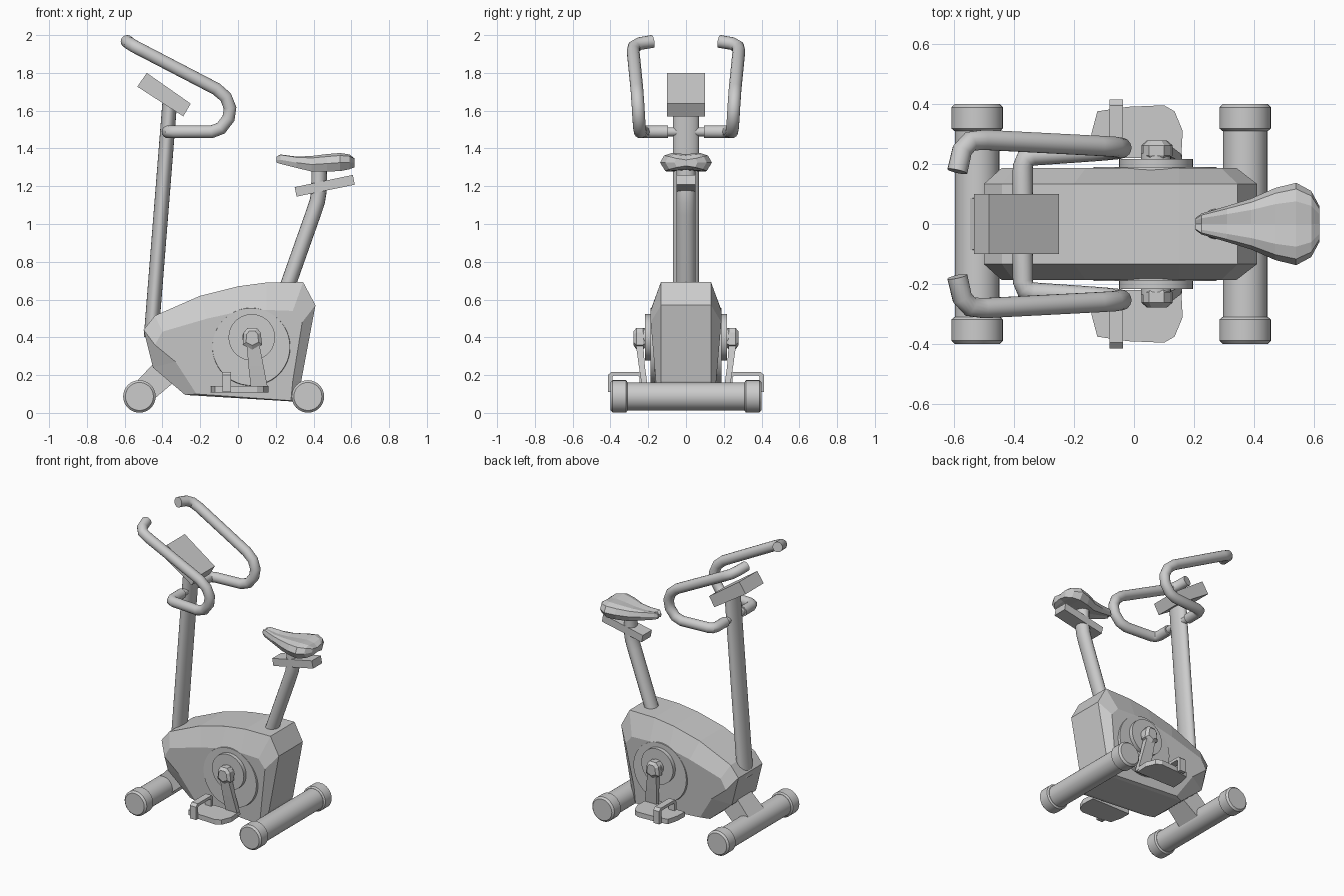
import bpy, bmesh, math
from mathutils import Vector


def finish(name, bm, smooth=False):
    bmesh.ops.recalc_face_normals(bm, faces=bm.faces[:])
    me = bpy.data.meshes.new(name)
    bm.to_mesh(me)
    bm.free()
    ob = bpy.data.objects.new(name, me)
    bpy.context.collection.objects.link(ob)
    if smooth:
        bpy.ops.object.select_all(action='DESELECT')
        bpy.context.view_layer.objects.active = ob
        ob.select_set(True)
        bpy.ops.object.shade_smooth_by_angle(angle=math.radians(35))
    return ob


def loft(name, rings, smooth=False):
    """Skin a list of closed rings and cap both ends."""
    bm = bmesh.new()
    vs = [[bm.verts.new(p) for p in r] for r in rings]
    n = len(vs[0])
    for a, b in zip(vs, vs[1:]):
        for i in range(n):
            bm.faces.new((a[i], a[(i + 1) % n], b[(i + 1) % n], b[i]))
    bm.faces.new(vs[0][::-1])
    bm.faces.new(vs[-1])
    return finish(name, bm, smooth)


def slab(name, xz, y0, y1):
    """Extrude a side profile along y."""
    return loft(name, [[(x, y, z) for x, z in xz] for y in (y0, y1)])


def lathe_y(name, x, z, stations, n=32, smooth=True):
    """Round part along y from (y, radius) stations."""
    return loft(name, [[(x + r * math.cos(math.tau * i / n), y, z + r * math.sin(math.tau * i / n))
                        for i in range(n)] for y, r in stations], smooth)


def tube(name, pts, r, wide=None, n=16):
    """Sweep an (optionally oval) section along a path."""
    pts = [Vector(p) for p in pts]
    rings, side = [], None
    for i, p in enumerate(pts):
        t0 = (p - pts[max(i - 1, 0)]).normalized()
        t1 = (pts[min(i + 1, len(pts) - 1)] - p).normalized()
        t = (t0 + t1).normalized()
        if side is None:
            side = Vector((0, 1, 0)) if abs(t.y) < 0.9 else Vector((0, 0, 1))
        side = (side - t * side.dot(t)).normalized()
        up = t.cross(side)
        rings.append([p + side * (wide or r) * math.cos(math.tau * k / n)
                      + up * r * math.sin(math.tau * k / n) for k in range(n)])
    return loft(name, rings, True)


# Floor legs with end caps
for part, x in (("front_leg", -0.522), ("rear_leg", 0.37)):
    lathe_y(part, x, 0.087, [(-0.33, 0.074), (0.33, 0.074)])
    for s in (1, -1):
        lathe_y(part + "_cap", x, 0.087, [(s * 0.31, 0.076), (s * 0.318, 0.086),
                                          (s * 0.388, 0.086), (s * 0.4, 0.074)])

# Faceted housing: outer silhouette with inset side walls
outer = [(-0.5, 0.44), (-0.44, 0.515), (-0.2, 0.62), (0, 0.67), (0.15, 0.69), (0.345, 0.692),
         (0.41, 0.57), (0.335, 0.17), (0.295, 0.06), (-0.28, 0.095), (-0.45, 0.24)]
inner = [(-0.44, 0.36), (-0.40, 0.43), (-0.16, 0.5), (0, 0.535), (0.15, 0.545), (0.29, 0.54),
         (0.34, 0.48), (0.29, 0.17), (0.28, 0.065), (-0.22, 0.1), (-0.33, 0.27)]


def wall(s):
    return [(x, s * (0.187 if z > 0.25 else 0.16), z) for x, z in inner]


def shell(s):
    return [(x, s * 0.133, z) for x, z in outer]


loft("housing", [wall(-1), shell(-1), shell(1), wall(1)])

# Bracket joining housing and front leg
loft("front_bracket", [[(-0.58, y * 1.2, 0.12), (-0.46, y * 1.2, 0.06), (-0.33, y, 0.17), (-0.43, y, 0.28)]
                       for y in (-0.075, 0.075)])

# Front post and console
tube("front_post", [(-0.46, 0, 0.4), (-0.36, 0, 1.66)], 0.039, 0.07, 24)
slab("console", [(-0.483, 1.8), (-0.25, 1.637), (-0.29, 1.57), (-0.533, 1.727)], -0.1, 0.1)

# Seat post, slider and saddle
tube("seat_post", [(0.23, 0, 0.58), (0.4, 0, 1.06), (0.42, 0, 1.12), (0.428, 0, 1.17), (0.43, 0, 1.31)],
     0.041, 0.05)
slab("seat_slider", [(0.3, 1.195), (0.608, 1.26), (0.618, 1.208), (0.31, 1.145)], -0.05, 0.05)
saddle = []
for x, w, top, mid, bot in ((0.205, 0.02, 1.352, 1.338, 1.325), (0.225, 0.035, 1.368, 1.34, 1.318),
                            (0.31, 0.06, 1.357, 1.325, 1.297), (0.39, 0.085, 1.36, 1.315, 1.278),
                            (0.47, 0.12, 1.37, 1.32, 1.278), (0.54, 0.137, 1.376, 1.325, 1.28),
                            (0.59, 0.11, 1.368, 1.325, 1.29), (0.617, 0.06, 1.345, 1.325, 1.3)):
    saddle.append([(x, a * w, z) for a, z in (
        (-1, mid), (-0.85, (top + mid) / 2 + 0.012), (-0.55, top), (0, top - 0.006), (0.55, top),
        (0.85, (top + mid) / 2 + 0.012), (1, mid), (0.8, bot), (0, bot + 0.008), (-0.8, bot))])
loft("seat", saddle)

for s in (1, -1):
    # Handlebar with its thin mounting stub
    tube("handlebar_stub", [(-0.37, s * 0.03, 1.488), (-0.37, s * 0.12, 1.488)], 0.024)
    tube("handlebar", [(x, s * y, z) for x, y, z in (
        (-0.37, 0.095, 1.488), (-0.37, 0.19, 1.488), (-0.36, 0.217, 1.488), (-0.335, 0.228, 1.488),
        (-0.14, 0.242, 1.488), (-0.09, 0.246, 1.507), (-0.05, 0.25, 1.56), (-0.042, 0.253, 1.615),
        (-0.065, 0.257, 1.672), (-0.115, 0.26, 1.715), (-0.5, 0.28, 1.915), (-0.545, 0.275, 1.938),
        (-0.572, 0.245, 1.955), (-0.588, 0.175, 1.967))], 0.034)

    # Side cover and crank disc
    lathe_y("side_cover", 0.07, 0.35, [(s * 0.14, 0.21), (s * 0.189, 0.205)], 48)
    lathe_y("crank_disc", 0.073, 0.4, [(s * 0.17, 0.123), (s * 0.216, 0.123)], 40)
    lathe_y("crank_axle", 0.073, 0.4, [(s * 0.2, 0.05), (s * 0.235, 0.05)], 24)

    # Crank hub and arm
    hub = [(0.025, 0.36), (0.03, 0.425), (0.05, 0.45), (0.1, 0.45), (0.12, 0.425), (0.128, 0.36), (0.075, 0.335)]
    loft("crank_hub", [[(0.075 + (x - 0.075) * k, s * y, 0.4 + (z - 0.4) * k) for x, z in hub]
                       for y, k in ((0.21, 0.75), (0.228, 1), (0.262, 1), (0.278, 0.65))])
    loft("crank_arm", [[(x0, s * y0, z), (x1, s * y0, z), (x1, s * y1, z), (x0, s * y1, z)]
                       for x0, x1, y0, y1, z in ((0.045, 0.11, 0.228, 0.268, 0.38),
                                                 (0.055, 0.135, 0.218, 0.25, 0.25),
                                                 (0.07, 0.16, 0.2, 0.23, 0.12))])

    # Pedal plate and toe strap
    plate = [(-0.145, 0.22), (-0.142, 0.3), (-0.122, 0.375), (-0.02, 0.39), (0.1, 0.395),
             (0.135, 0.375), (0.162, 0.31), (0.157, 0.22)]
    loft("pedal", [[(x, s * y, z) for x, y in plate] for z in (0.108, 0.142)])
    strap = [(0.225, 0.11), (0.225, 0.2), (0.24, 0.217), (0.395, 0.217), (0.414, 0.2), (0.414, 0.11),
             (0.39, 0.11), (0.39, 0.19), (0.382, 0.197), (0.255, 0.197), (0.247, 0.19), (0.247, 0.11)]
    loft("pedal_strap", [[(x, s * y, z) for y, z in strap] for x in (-0.082, -0.036)])
